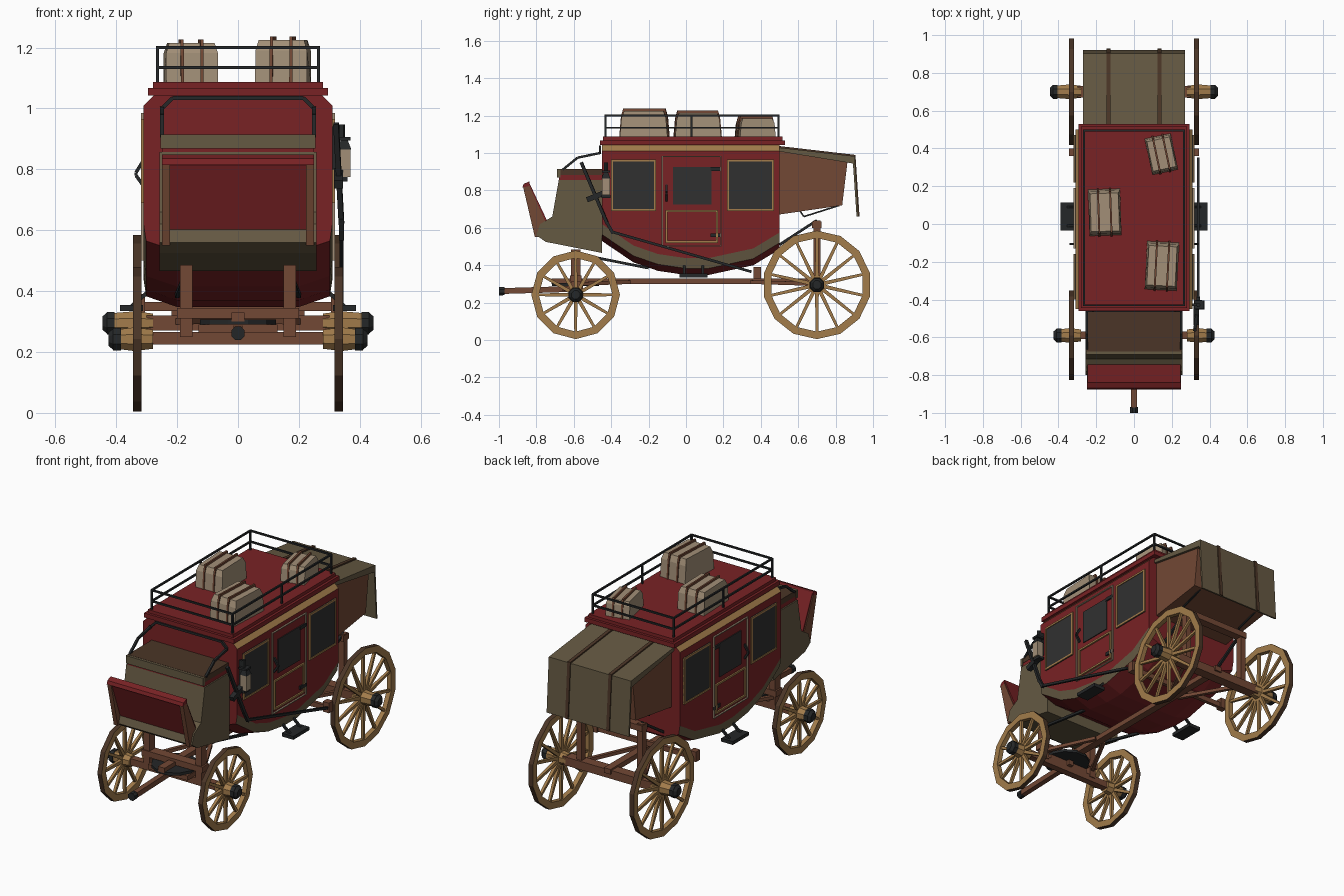
import bpy, bmesh, math
from mathutils import Vector, Matrix

if "Cube" in bpy.data.objects:
    bpy.data.objects.remove(bpy.data.objects["Cube"])


def material(name, r, g, b):
    m = bpy.data.materials.new(name)
    m.use_nodes = True
    m.diffuse_color = (r, g, b, 1)
    m.node_tree.nodes["Principled BSDF"].inputs["Base Color"].default_value = (r, g, b, 1)
    return m


RED = material("red paint", .19, .016, .018)
GOLD = material("gold wood", .36, .2, .07)
WOOD = material("brown wood", .17, .065, .035)
OLIVE = material("olive canvas", .13, .1, .055)
TAN = material("tan leather", .36, .275, .185)
STRAP = material("dark brown leather", .07, .036, .02)
IRON = material("black iron", .018, .02, .021)
GLASS = material("dark glass", .03, .03, .03)


def finish(name, bm, *mats):
    bmesh.ops.recalc_face_normals(bm, faces=bm.faces[:])
    me = bpy.data.meshes.new(name)
    bm.to_mesh(me)
    bm.free()
    for m in mats:
        me.materials.append(m)
    ob = bpy.data.objects.new(name, me)
    bpy.context.collection.objects.link(ob)
    return ob


def box(name, lo, hi, mat):
    bm = bmesh.new()
    lo, hi = Vector(lo), Vector(hi)
    bmesh.ops.create_cube(bm, size=1, matrix=Matrix.Translation((lo + hi) / 2) @ Matrix.Diagonal((*(hi - lo), 1)))
    return finish(name, bm, mat)


def bar(name, p, q, r, mat, sides=4, r2=None):
    """Straight rod between two points."""
    bm = bmesh.new()
    p, q = Vector(p), Vector(q)
    d = q - p
    m = Matrix.Translation((p + q) / 2) @ d.to_track_quat('Z', 'Y').to_matrix().to_4x4()
    m = m @ Matrix.Rotation(math.pi / sides, 4, 'Z')
    bmesh.ops.create_cone(bm, cap_ends=True, segments=sides, radius1=r, radius2=r if r2 is None else r2,
                          depth=d.length, matrix=m)
    return finish(name, bm, mat)


def path(name, pts, r, mat):
    for p, q in zip(pts, pts[1:]):
        bar(name, p, q, r, mat)


def prism(name, prof, half, mat, x=0):
    """Side profile of (y, z) points given a width along x."""
    bm = bmesh.new()
    f = bm.faces.new([bm.verts.new((x - half, y, z)) for y, z in prof])
    ext = bmesh.ops.extrude_face_region(bm, geom=[f])["geom"]
    bmesh.ops.translate(bm, vec=(2 * half, 0, 0), verts=[v for v in ext if isinstance(v, bmesh.types.BMVert)])
    return finish(name, bm, mat)


def frame(name, s, y0, y1, z0, z1, t, mat):
    """Thin rectangular outline on the side of the cabin."""
    for a, b, c, d in ((y0, y1, z0, z0 + t), (y0, y1, z1 - t, z1), (y0, y0 + t, z0, z1), (y1 - t, y1, z0, z1)):
        plate(name, s, a, b, c, d, mat, .009)


def plate(name, s, y0, y1, z0, z1, mat, t=.005):
    box(name, (min(s * .309, s * (.31 + t)), y0, z0), (max(s * .309, s * (.31 + t)), y1, z1), mat)


# Cabin: cross-sections lofted along y, boat-shaped underneath
bm = bmesh.new()
rings = []
for y, b in ((-.45, .53), (-.28, .415), (-.15, .37), (0, .348), (.12, .348), (.36, .4), (.5, .485)):
    half = [(.275, 1.045), (.31, 1.01), (.31, b + .09), (.302, b + .035), (.2, b)]
    rings.append([bm.verts.new((x, y, z)) for x, z in half + [(-x, z) for x, z in reversed(half)]])
for a, b in zip(rings, rings[1:]):
    for i in range(len(a)):
        j = (i + 1) % len(a)
        f = bm.faces.new((a[i], a[j], b[j], b[i]))
        f.material_index = {0: 1, 8: 1, 2: 2, 6: 2}.get(i, 0)
bm.faces.new(rings[0])
bm.faces.new(rings[-1])
finish("cabin", bm, RED, GOLD, OLIVE)

# Roof
box("roof_lower", (-.295, -.46, 1.042), (.295, .53, 1.068), RED)
box("roof_upper", (-.28, -.445, 1.068), (.28, .515, 1.087), RED)

# Roof rail
for z in (1.135, 1.2):
    path("roof_rail", [(-.265, -.43, z), (.265, -.43, z), (.265, .495, z), (-.265, .495, z), (-.265, -.43, z)], .007, IRON)
for x in (-.265, .265):
    for y in (-.43, .03, .495):
        bar("rail_post", (x, y, 1.08), (x, y, 1.203), .007, IRON)

# Side windows, doors, hinges, handles and steps
for s in (1, -1):
    for y0, y1 in ((-.4, -.16), (.22, .47)):
        plate("window", s, y0, y1, .69, .965, GLASS)
        frame("window_frame", s, y0, y1, .69, .965, .011, GOLD)
    frame("door_outline", s, -.13, .19, .5, .985, .006, TAN)
    plate("door_window", s, -.07, .135, .725, .925, GLASS)
    frame("door_panel", s, -.11, .172, .52, .695, .011, GOLD)
    for z in (.56, .915):
        plate("hinge", s, .13, .19, z - .01, z + .01, IRON, .009)
    path("door_handle", [(s * .31, -.105, .83), (s * .335, -.105, .79), (s * .335, -.105, .78),
                         (s * .31, -.105, .745)], .008, IRON)
    box("step", (s * .35 - .038, -.035, .335), (s * .35 + .038, .115, .355), IRON)
    for y in (-.01, .09):
        bar("step_strut", (s * .27, y, .42), (s * .35, y, .35), .009, IRON)

# Driver's box, footboard and seat
prism("driver_box", [(-.78, .62), (-.715, .66), (-.68, .857), (-.45, .857), (-.45, .466), (-.75, .525), (-.8, .56)], .258, OLIVE)
prism("footboard", [(-.868, .825), (-.84, .845), (-.725, .6), (-.785, .6)], .245, RED)
prism("footboard_lip", [(-.875, .815), (-.868, .835), (-.838, .848), (-.835, .825)], .25, RED)
for s in (1, -1):
    prism("footboard_arm", [(-.87, .815), (-.842, .835), (-.745, .62), (-.77, .55), (-.808, .55)], .013, WOOD, s * .237)
    path("seat_rail", [(s * .25, -.66, .91), (s * .25, -.58, .975), (s * .25, -.46, 1.0), (s * .215, -.46, 1.035)], .009, IRON)
bar("seat_back_rail", (-.215, -.46, 1.035), (.215, -.46, 1.035), .009, IRON)
box("seat_band", (-.25, -.68, .855), (.25, -.45, .882), RED)
box("seat_cushion", (-.252, -.675, .882), (.252, -.45, .915), STRAP)
box("seat_edge", (-.254, -.69, .868), (.254, -.672, .914), OLIVE)

# Rear boot with canvas cover and straps
prism("boot", [(.49, 1.02), (.863, .95), (.835, .72), (.49, .67)], .255, WOOD)
prism("boot_cover", [(.49, 1.03), (.9, .983), (.9, .943), (.49, 1.01)], .27, OLIVE)
prism("boot_flap", [(.89, .983), (.902, .983), (.922, .66), (.912, .66)], .27, OLIVE)
for x in (-.135, .135):
    prism("boot_strap", [(.5, 1.037), (.906, .99), (.928, .66), (.92, .66), (.898, .98), (.5, 1.027)], .01, STRAP, x)


# Wheels
def wheel(side, y, z, r, n, hub_end):
    bm = bmesh.new()
    x0, x1 = side * .317, side * .345
    ring = []
    for i in range(n):
        a = math.tau * i / n - math.pi / 2
        ring.append([bm.verts.new((x, y + k * math.cos(a), z + k * math.sin(a)))
                     for x, k in ((x0, r), (x1, r), (x1, r - .04), (x0, r - .04))])
        tip = Vector((side * .331, y + (r - .03) * math.cos(a), z + (r - .03) * math.sin(a)))
        bar("spoke", (side * .331, y, z), tip, .015, GOLD, 4, .01)
    for i in range(n):
        a, b = ring[i], ring[(i + 1) % n]
        for j in range(4):
            k = (j + 1) % 4
            bm.faces.new((a[j], a[k], b[k], b[j])).material_index = 1 if j == 0 else 0
    finish("wheel_rim", bm, GOLD, STRAP)
    bar("hub_inner", (side * .28, y, z), (side * .34, y, z), .034, GOLD, 8, .042)
    bar("hub_outer", (side * .34, y, z), (side * (hub_end - .04), y, z), .042, GOLD, 8, .036)
    bar("hub_band", (side * (hub_end - .04), y, z), (side * (hub_end - .015), y, z), .04, IRON, 8)
    bar("hub_cap", (side * (hub_end - .015), y, z), (side * hub_end, y, z), .038, IRON, 8, .024)


for s in (1, -1):
    wheel(s, -.59, .242, .237, 12, .425)
    wheel(s, .7, .295, .29, 14, .445)

# Front and rear axle frames
box("front_axle", (-.3, -.61, .225), (.3, -.57, .265), WOOD)
box("front_bolster", (-.2, -.62, .31), (.2, -.56, .345), WOOD)
bar("turning_plate", (0, -.59, .29), (0, -.59, .306), .13, IRON, 12)
box("pole_block", (-.13, -.66, .262), (.13, -.57, .29), WOOD)
box("rear_axle", (-.3, .67, .27), (.3, .73, .32), WOOD)
box("rear_bolster", (-.22, .675, .6), (.22, .725, .635), WOOD)
for s in (1, -1):
    box("front_post", (s * .17 - .02, -.615, .25), (s * .17 + .02, -.565, .485), WOOD)
    box("rear_post", (s * .2 - .018, .682, .3), (s * .2 + .018, .718, .64), WOOD)
    bar("rear_brace", (s * .2, .7, .64), (s * .2, .5, .51), .01, IRON)
    path("boot_strut", [(s * .2, .61, .69), (s * .2, .63, .66), (s * .2, .82, .72)], .006, IRON)
    bar("front_brace", (s * .17, -.57, .3), (s * .03, -.3, .31), .014, WOOD)
    bar("rear_stay", (s * .2, .68, .3), (s * .03, .35, .31), .014, WOOD)
    box("brake_block", (s * .325 - .02, .36, .33), (s * .325 + .02, .4, .39), WOOD)
    bar("cabin_sling", (s * .17, -.58, .46), (s * .2, -.2, .385), .01, IRON)
box("brake_beam", (-.34, .37, .335), (.34, .39, .365), WOOD)

# Reach beam and pole
box("reach_beam", (-.022, -.72, .3), (.022, .74, .33), WOOD)
bar("pole", (0, -.55, .275), (0, -.985, .262), .022, WOOD)
bar("pole_tip", (0, -1, .261), (0, -.97, .262), .024, IRON, 8)

# Brake lever and linkage on the left side
bar("brake_lever", (.322, -.56, .95), (.34, -.42, .62), .012, IRON)
bar("brake_link", (.34, -.4, .58), (.34, .35, .365), .01, IRON)
bar("brake_joint", (.34, -.43, .64), (.34, -.39, .57), .012, IRON)
bar("lever_guard", (.33, -.53, .75), (.33, -.43, .79), .02, IRON)

# Lantern
box("lantern_glass", (.328, -.45, .775), (.37, -.405, .865), TAN)
box("lantern_base", (.325, -.452, .76), (.36, -.403, .775), IRON)
bar("lantern_hood", (.349, -.428, .865), (.349, -.428, .9), .033, IRON, 4, .014)
box("lantern_cap", (.32, -.45, .895), (.37, -.405, .907), IRON)
bar("lantern_chimney", (.34, -.428, .9), (.34, -.428, .948), .012, IRON, 6)
box("lantern_bracket", (.3, -.435, .8), (.33, -.42, .94), IRON)


# Luggage with wrapped straps
def case(x, y, w, d, h, turn):
    m = Matrix.Translation((x, y, 1.085)) @ Matrix.Rotation(math.radians(turn), 4, 'Z')
    w, d = w / 2, d / 2
    body = prism("case", [(-d, 0), (d, 0), (d * .93, h * .75), (d * .82, h), (-d * .82, h), (-d * .93, h * .75)], w, TAN)
    for v in body.data.vertices:
        if v.co.z > h * .9:
            v.co.x *= .88
    body.matrix_world = m
    e, t = d + .006, h + .012
    for k in (-.38, .38):
        strap = prism("case_strap", [(-e, 0), (e, 0), (e * .93, h * .78), (e * .84, t), (-e * .84, t), (-e * .93, h * .78)],
                      .005, WOOD, k * w)
        strap.matrix_world = m


case(-.155, .062, .17, .245, .13, 2)
case(.145, .37, .14, .195, .1, 12)
case(.148, -.222, .17, .255, .14, -3)
